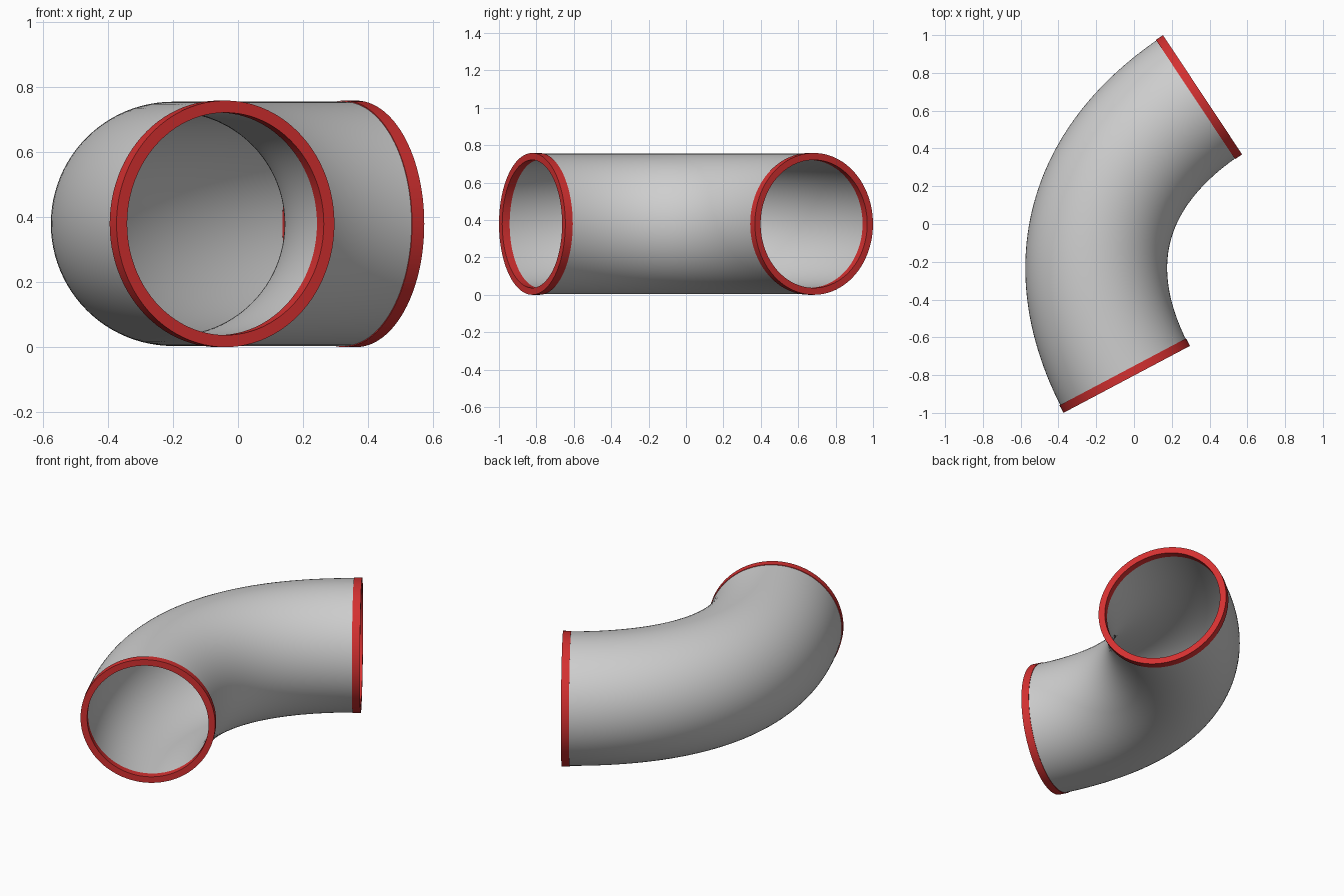
import bpy, bmesh, math
from mathutils import Vector
from mathutils.geometry import interpolate_bezier

cube = bpy.data.objects.get("Cube")
if cube:
    bpy.data.objects.remove(cube, do_unlink=True)

SIDES = 96
STEPS = 64
MID_Z = 0.379
PIPE_OUT, BORE = 0.3755, 0.343
COLLAR_OUT, COLLAR_IN = 0.379, 0.342
COLLAR_LEN = 0.045
UP = Vector((0, 0, 1))


def make_material(name, rgb):
    mat = bpy.data.materials.new(name)
    mat.use_nodes = True
    mat.diffuse_color = (*rgb, 1)
    bsdf = mat.node_tree.nodes["Principled BSDF"]
    bsdf.inputs["Base Color"].default_value = (*rgb, 1)
    bsdf.inputs["Roughness"].default_value = 0.5
    return mat


def make_tube(name, centres, tangents, r_out, r_in, mat):
    """Sweep a hollow round section along a horizontal path."""
    bm = bmesh.new()
    loops = []
    for r in (r_out, r_in):
        rings = []
        for c, t in zip(centres, tangents):
            side = t.cross(UP).normalized()
            rings.append([bm.verts.new(c + r * (math.cos(a) * side + math.sin(a) * UP))
                          for a in (2 * math.pi * i / SIDES for i in range(SIDES))])
        loops.append(rings)
    outer, inner = loops
    # closed circuit: along the outside, then back through the bore
    circuit = outer + inner[::-1]
    for k, ring in enumerate(circuit):
        nxt = circuit[(k + 1) % len(circuit)]
        for i in range(SIDES):
            j = (i + 1) % SIDES
            bm.faces.new((ring[i], ring[j], nxt[j], nxt[i]))
    bmesh.ops.recalc_face_normals(bm, faces=bm.faces[:])
    mesh = bpy.data.meshes.new(name)
    bm.to_mesh(mesh)
    bm.free()
    mesh.materials.append(mat)
    obj = bpy.data.objects.new(name, mesh)
    bpy.context.collection.objects.link(obj)
    bpy.ops.object.select_all(action='DESELECT')
    obj.select_set(True)
    bpy.context.view_layer.objects.active = obj
    bpy.ops.object.shade_smooth_by_angle(angle=math.radians(35))
    return obj


grey = make_material("light grey", (0.62, 0.62, 0.62))
red = make_material("red", (0.66, 0.03, 0.03))

# Centre line of the bend: two mouths and their outward directions
front = Vector((-0.0385, -0.8225, MID_Z))
back = Vector((0.363, 0.684, MID_Z))
front_dir = Vector((0.468, -0.884, 0)).normalized()
back_dir = Vector((0.833, 0.553, 0)).normalized()
HANDLE = 0.675
path = interpolate_bezier(front, front - HANDLE * front_dir,
                          back - HANDLE * back_dir, back, STEPS + 1)
# Ends of the pipe stop inside the collars
path = path[1:-1]
tangents = [(path[min(i + 1, len(path) - 1)] - path[max(i - 1, 0)]).normalized()
            for i in range(len(path))]

make_tube("bent_pipe", path, tangents, PIPE_OUT, BORE, grey)

# Collars around the two mouths
for name, mouth, out in (("front_collar", front, front_dir),
                         ("back_collar", back, back_dir)):
    make_tube(name, [mouth - COLLAR_LEN * out, mouth], [out, out],
              COLLAR_OUT, COLLAR_IN, red)
